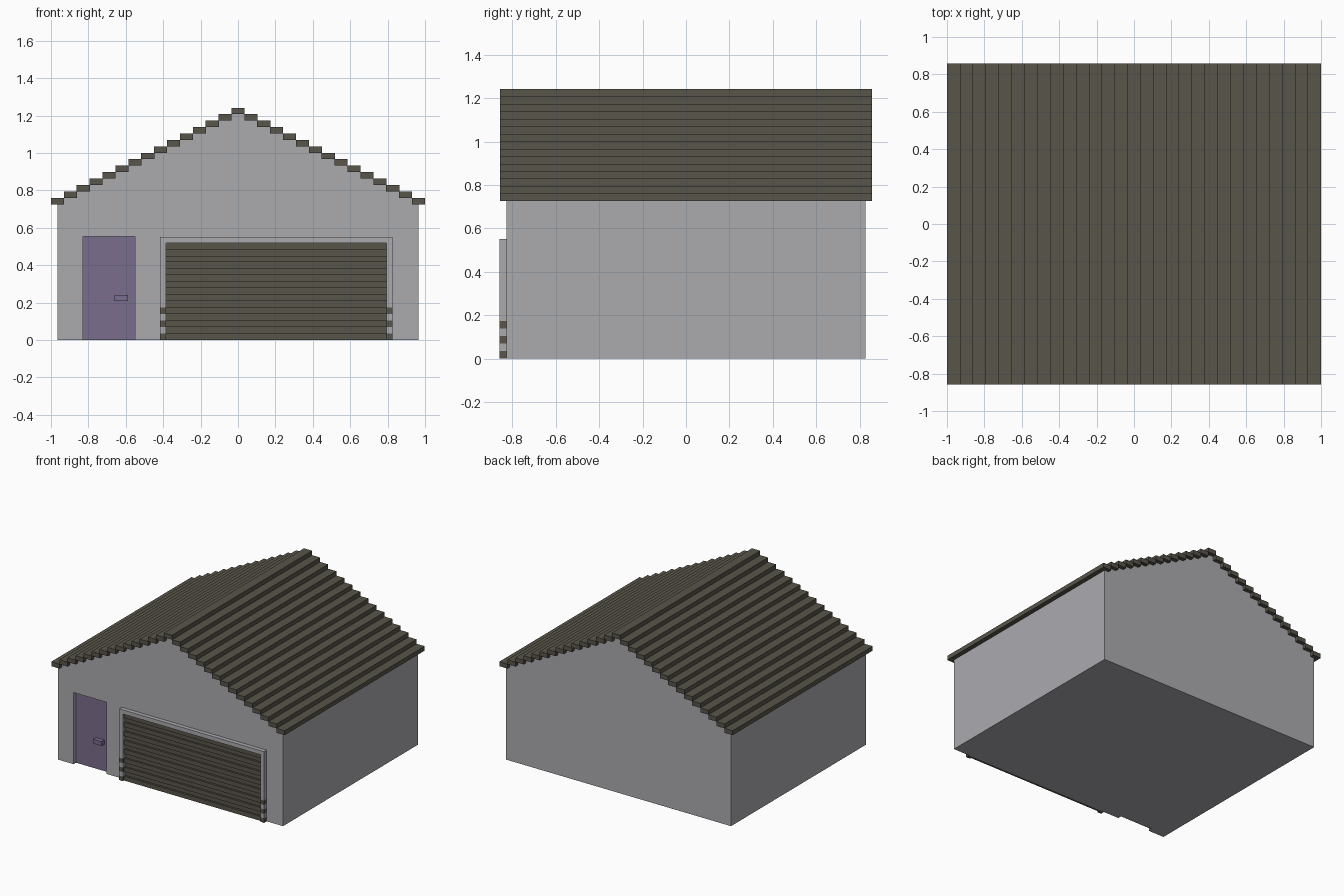
import bpy, bmesh

if "Cube" in bpy.data.objects:
    bpy.data.objects.remove(bpy.data.objects["Cube"])


def material(name, rgb):
    m = bpy.data.materials.new(name)
    m.diffuse_color = (*rgb, 1)
    m.use_nodes = True
    m.node_tree.nodes["Principled BSDF"].inputs["Base Color"].default_value = m.diffuse_color
    return m


GREY = material("wall grey", (0.41, 0.405, 0.43))
BROWN = material("dark brown", (0.098, 0.089, 0.069))
PURPLE = material("door purple", (0.195, 0.153, 0.266))


def finish(name, bm, mat):
    bmesh.ops.recalc_face_normals(bm, faces=bm.faces)
    me = bpy.data.meshes.new(name)
    bm.to_mesh(me)
    bm.free()
    ob = bpy.data.objects.new(name, me)
    bpy.context.collection.objects.link(ob)
    if mat:
        me.materials.append(mat)
    return ob


def boxes(name, mat, *bounds):
    """One object from boxes given as (x0, x1, y0, y1, z0, z1)."""
    bm = bmesh.new()
    for x0, x1, y0, y1, z0, z1 in bounds:
        for v in bmesh.ops.create_cube(bm, size=1)["verts"]:
            v.co = (x1 if v.co.x > 0 else x0,
                    y1 if v.co.y > 0 else y0,
                    z1 if v.co.z > 0 else z0)
    return finish(name, bm, mat)


def extruded(name, mat, profile, y0, y1):
    """Extrude an (x, z) profile along y."""
    bm = bmesh.new()
    f = bm.faces.new([bm.verts.new((x, y0, z)) for x, z in profile])
    r = bmesh.ops.extrude_face_region(bm, geom=[f])
    for v in r["geom"]:
        if isinstance(v, bmesh.types.BMVert):
            v.co.y = y1
    return finish(name, bm, mat)


WX, WY = 0.965, 0.827

# Gabled body with a shallow doorway cut in the front
walls = extruded("walls", GREY,
                 [(-WX, 0), (WX, 0), (WX, 0.741), (0, 1.223), (-WX, 0.741)], -WY, WY)
cutter = boxes("doorway_cutter", GREY, (-0.83, -0.55, -1, -0.79, -0.1, 0.555))
cutter.hide_render = True
mod = walls.modifiers.new("doorway", "BOOLEAN")
mod.operation = "DIFFERENCE"
mod.solver = "EXACT"
mod.object = cutter
bpy.context.view_layer.objects.active = walls
bpy.ops.object.modifier_apply(modifier="doorway")
bpy.data.objects.remove(cutter)

# Side door and handle
boxes("side_door", PURPLE, (-0.83, -0.55, -0.797, -0.79, 0, 0.555))
boxes("door_handle", PURPLE, (-0.66, -0.588, -0.832, -0.797, 0.208, 0.241))

# Stepped roof slats, mirrored about the ridge
STEPS, T = 14, 0.0344
slats = []
for i in range(-STEPS, STEPS + 1):
    cx = i * WX / STEPS
    top = 1.242 - abs(i) * T
    slats.append((cx - 0.035, cx + 0.035, -0.858, 0.858, top - T, top))
boxes("roof_slats", BROWN, *slats)

# Garage door: alternating raised and recessed slats
H = 0.52 / 15
L, R = -0.385, 0.793
boxes("garage_door_panel", BROWN, (L, R, -0.831, -WY, 0, 0.52))
boxes("garage_door_slats", BROWN,
      *[(L, R, -0.846, -0.831, i * H, (i + 1) * H) for i in range(0, 15, 2)])

# Frame: striped feet, plain posts and lintel
F = -0.859
light, dark = [(L - 0.032, R + 0.032, F, -WY, 0.52, 0.552)], []
for x0, x1 in ((L - 0.032, L), (R, R + 0.032)):
    for i in range(5):
        (light if i % 2 else dark).append((x0, x1, F, -WY, i * H, (i + 1) * H))
    light.append((x0, x1, F, -WY, 5 * H, 0.52))
boxes("garage_frame", GREY, *light)
boxes("frame_stripes", BROWN, *dark)
